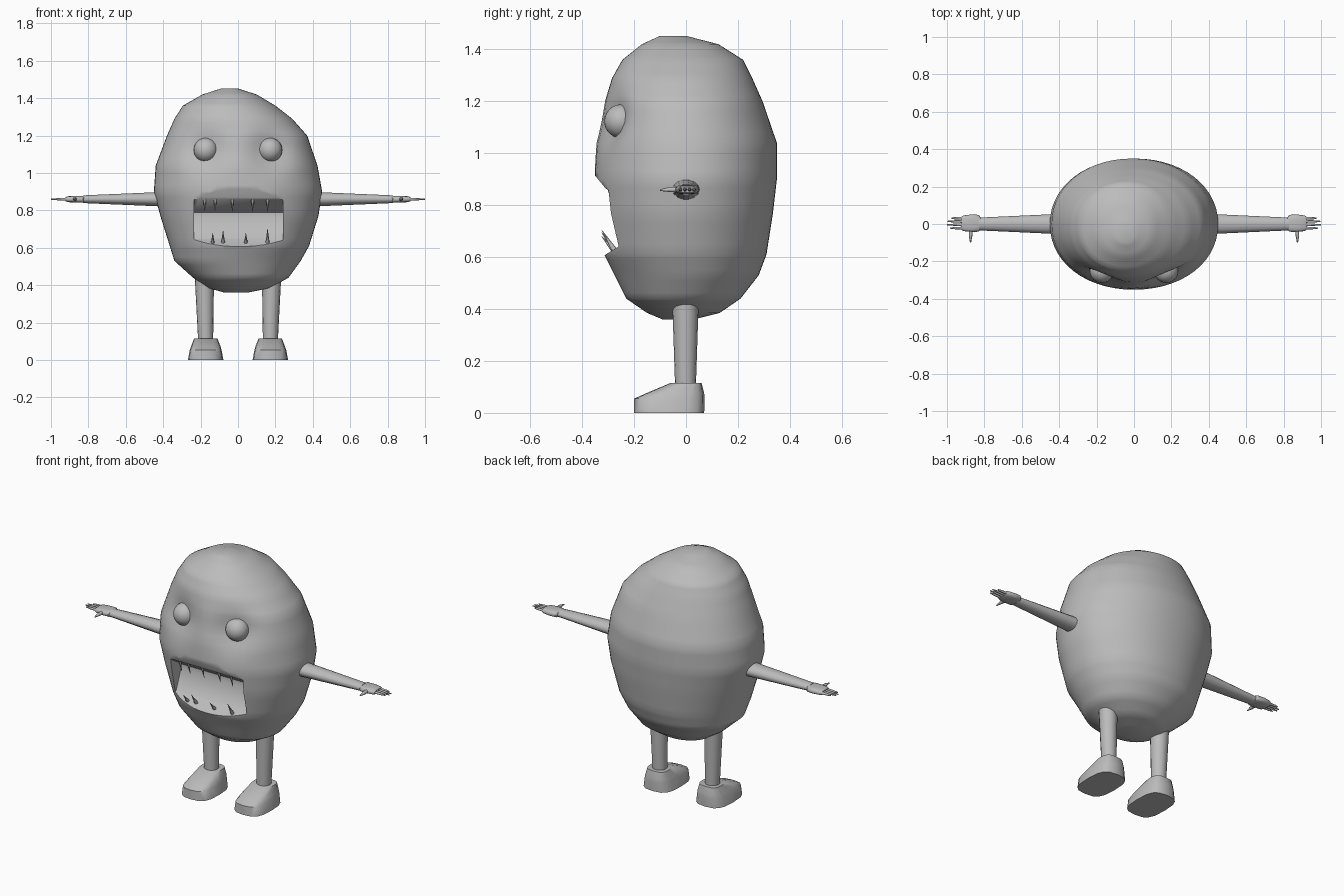
import bpy, bmesh, math
from mathutils import Vector

if "Cube" in bpy.data.objects:
    bpy.data.objects.remove(bpy.data.objects["Cube"])

grey = bpy.data.materials.new("grey")
grey.diffuse_color = (0.5, 0.5, 0.5, 1)
grey.use_nodes = True
grey.node_tree.nodes["Principled BSDF"].inputs["Base Color"].default_value = grey.diffuse_color


def finish(bm, name, angle=45):
    bmesh.ops.recalc_face_normals(bm, faces=bm.faces)
    me = bpy.data.meshes.new(name)
    bm.to_mesh(me)
    bm.free()
    ob = bpy.data.objects.new(name, me)
    bpy.context.collection.objects.link(ob)
    me.materials.append(grey)
    smooth(ob, angle)
    return ob


def smooth(ob, angle):
    bpy.ops.object.select_all(action='DESELECT')
    ob.select_set(True)
    bpy.context.view_layer.objects.active = ob
    bpy.ops.object.shade_smooth_by_angle(angle=math.radians(angle))


def loft(bm, rings):
    loops = [[bm.verts.new(p) for p in r] for r in rings]
    n = len(loops[0])
    for a, b in zip(loops, loops[1:]):
        for i in range(n):
            bm.faces.new((a[i], a[(i + 1) % n], b[(i + 1) % n], b[i]))
    bm.faces.new(loops[0])
    bm.faces.new(loops[-1])


def ring(x0, x1, y0, y1, n=16, e=1.0):
    """Closed superellipse filling a box whose widest point may be off centre."""
    pts = []
    for i in range(n):
        t = 2 * math.pi * i / n
        c, s = math.cos(t), math.sin(t)
        u = math.copysign(abs(c) ** e, c)
        v = math.copysign(abs(s) ** e, s)
        pts.append(((x0 + x1) / 2 + u * (x1 - x0) / 2, (y0 + y1) / 2 + v * (y1 - y0) / 2))
    return pts


def spike(bm, a, b, r, n=8, tip=0.0005):
    a, b = Vector(a), Vector(b)
    q = (b - a).to_track_quat('Z', 'Y')
    loft(bm, [[p + q @ Vector((x, y, 0)) for x, y in ring(-k, k, -k, k, n)]
              for p, k in ((a, r), (b, tip))])


# Egg-shaped body: z, left, right, front, back
rows = [(0.36, -0.07, 0.05, -0.09, 0.03), (0.385, -0.16, 0.17, -0.15, 0.13),
        (0.44, -0.24, 0.27, -0.23, 0.21), (0.53, -0.34, 0.335, -0.275, 0.28),
        (0.61, -0.365, 0.38, -0.315, 0.31), (0.77, -0.415, 0.43, -0.34, 0.335),
        (0.90, -0.45, 0.45, -0.352, 0.35), (1.04, -0.44, 0.425, -0.348, 0.35),
        (1.20, -0.38, 0.37, -0.315, 0.295), (1.29, -0.34, 0.29, -0.285, 0.255),
        (1.36, -0.295, 0.20, -0.245, 0.22), (1.42, -0.19, 0.10, -0.17, 0.125),
        (1.452, -0.09, 0.0, -0.10, 0.0)]
bm = bmesh.new()
rings = []
SUB = 4
fine = [tuple(p + (q - p) * k / SUB for p, q in zip(a, b))
        for a, b in zip(rows, rows[1:]) for k in range(SUB)] + [rows[-1]]
for z, x0, x1, y0, y1 in fine:
    pts = []
    for x, y in ring(x0, x1, y0, y1, 56, 0.96):
        if y < 0:  # shallow eye sockets
            for s in (-1, 1):
                d = (x - s * 0.175) ** 2 + (z - 1.115) ** 2
                y += 0.05 * math.exp(-d / 0.011)
        pts.append((x, y, z))
    rings.append(pts)
loft(bm, rings)
body = finish(bm, "body")

# Mouth opening cut with a wedge
bm = bmesh.new()
prof = [(-0.5, 0.97), (-0.355, 0.92), (-0.31, 0.865), (-0.20, 0.79),
        (-0.20, 0.765), (-0.245, 0.65), (-0.33, 0.597), (-0.5, 0.56)]
loft(bm, [[(x, y, z) for y, z in prof] for x in (-0.235, 0.24)])
cutter = finish(bm, "mouth_cutter")
cutter.hide_render = True
mod = body.modifiers.new("mouth", 'BOOLEAN')
mod.object = cutter
mod.operation = 'DIFFERENCE'
mod.solver = 'EXACT'
bpy.context.view_layer.objects.active = body
bpy.ops.object.modifier_apply(modifier=mod.name)
bpy.data.objects.remove(cutter)
smooth(body, 50)

# Teeth
bm = bmesh.new()
for x in (-0.178, -0.122, -0.03, 0.078, 0.158):
    spike(bm, (x, -0.30, 0.89), (x, -0.275, 0.79), 0.013)
finish(bm, "upper_teeth")
bm = bmesh.new()
for x, h in ((-0.135, 0.68), (-0.08, 0.695), (0.042, 0.68), (0.158, 0.705)):
    spike(bm, (x, -0.265, 0.61), (x, -0.325, h), 0.013)
finish(bm, "lower_teeth")

for s, side in ((-1, "left"), (1, "right")):
    # Eyes
    bm = bmesh.new()
    bmesh.ops.create_uvsphere(bm, u_segments=24, v_segments=14, radius=0.065)
    bmesh.ops.translate(bm, verts=bm.verts, vec=(s * 0.172, -0.25, 1.123))
    finish(bm, side + "_eye")

    # Arm: x, half depth, half height
    def along_x(stations, y=0.0, n=14, e=1.0):
        return [[(s * x, y + a, 0.86 + b) for a, b in ring(-ry, ry, -rz, rz, n, e)]
                for x, ry, rz in stations]
    bm = bmesh.new()
    loft(bm, along_x([(0.40, 0.054, 0.04), (0.83, 0.034, 0.021)]))
    finish(bm, side + "_arm")

    # Hand with fingers and thumb
    bm = bmesh.new()
    loft(bm, along_x([(0.822, 0.034, 0.017), (0.83, 0.045, 0.018), (0.87, 0.047, 0.018),
                      (0.91, 0.042, 0.016), (0.922, 0.036, 0.011)], 0.004, 14, 0.7))
    for y, tip in ((-0.022, 0.985), (-0.004, 1.0), (0.014, 0.998), (0.031, 0.975)):
        loft(bm, along_x([(0.91, 0.008, 0.008), (0.96, 0.006, 0.006), (tip, 0.003, 0.003)], y, 8))
    spike(bm, (s * 0.872, -0.03, 0.86), (s * 0.874, -0.068, 0.86), 0.011, 8, 0.009)
    spike(bm, (s * 0.874, -0.066, 0.86), (s * 0.874, -0.10, 0.858), 0.009, 8, 0.003)
    finish(bm, side + "_hand")

    # Leg
    bm = bmesh.new()
    loft(bm, [[(s * cx + x, y - 0.002, z) for x, y in ring(-r, r, -r, r)]
              for z, cx, r in ((0.46, 0.18, 0.052), (0.10, 0.173, 0.04))])
    finish(bm, side + "_leg")

    # Foot: z, inner, outer, toe, heel
    bm = bmesh.new()
    loft(bm, [[(s * x, y, z) for x, y in ring(a, b, c, d, 16, 0.65)]
              for z, a, b, c, d in ((0.0, 0.078, 0.268, -0.2, 0.07),
                                    (0.055, 0.088, 0.258, -0.2, 0.072),
                                    (0.075, 0.094, 0.25, -0.155, 0.07),
                                    (0.115, 0.11, 0.235, -0.06, 0.06))])
    finish(bm, side + "_foot")
